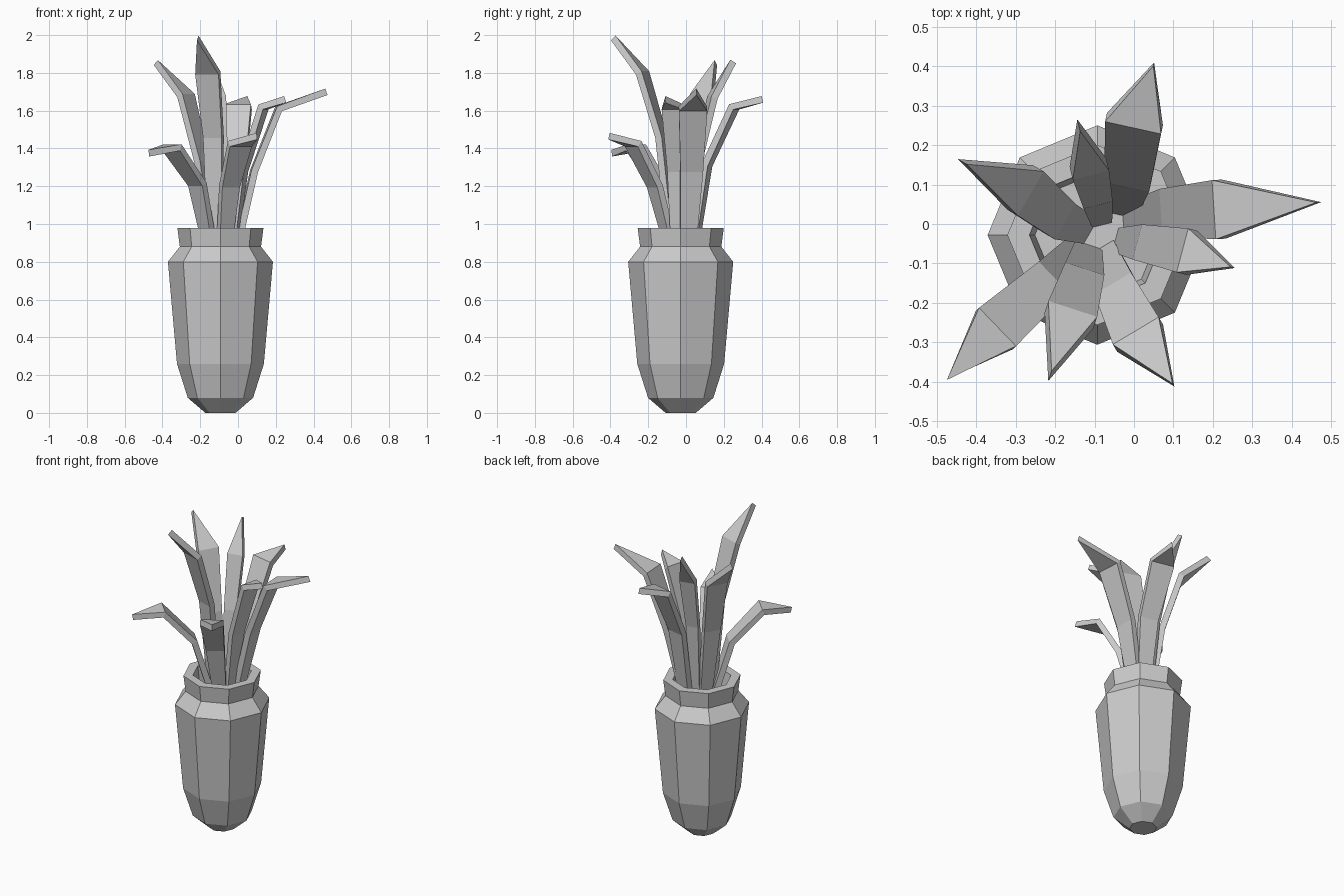
import bpy, bmesh, math
from mathutils import Vector

if "Cube" in bpy.data.objects:
    bpy.data.objects.remove(bpy.data.objects["Cube"])

CX, CY = -0.093, -0.028      # vase axis
SIDES = 8


def finish(name, bm):
    bmesh.ops.recalc_face_normals(bm, faces=bm.faces)
    mesh = bpy.data.meshes.new(name)
    bm.to_mesh(mesh)
    bm.free()
    ob = bpy.data.objects.new(name, mesh)
    bpy.context.collection.objects.link(ob)
    return ob


def loft(name, rings):
    """Skin a list of equal-length vertex rings and cap both ends."""
    bm = bmesh.new()
    vs = [[bm.verts.new(p) for p in ring] for ring in rings]
    n = len(rings[0])
    for a, b in zip(vs, vs[1:]):
        for i in range(n):
            j = (i + 1) % n
            bm.faces.new((a[i], a[j], b[j], b[i]))
    bm.faces.new(vs[0])
    bm.faces.new(vs[-1])
    bmesh.ops.remove_doubles(bm, verts=bm.verts, dist=0.0005)
    return finish(name, bm)


# Vase: outer profile, rim, then inner wall down to the soil (radius, z)
profile = [(0.08, 0), (0.173, 0.08), (0.23, 0.26), (0.278, 0.80),
           (0.215, 0.88), (0.228, 0.98), (0.172, 0.98), (0.158, 0.86)]
loft("vase", [[(CX + r * math.cos(math.tau * i / SIDES),
                CY + r * math.sin(math.tau * i / SIDES), z)
               for i in range(SIDES)] for r, z in profile])


# Leaves: thick bent straps narrowing to a point
def leaf(name, points, width, thick=0.036):
    pts = [Vector(p) for p in points]
    out = pts[3] - pts[1]
    side = Vector((-out.y, out.x, 0)).normalized()
    rings = []
    for i, (p, f) in enumerate(zip(pts, (0.55, 0.8, 1.0, 0.0))):
        t = Vector()
        if i > 0:
            t += (p - pts[i - 1]).normalized()
        if i < 3:
            t += (pts[i + 1] - p).normalized()
        n = side.cross(t).normalized() * thick / 2
        s = side * width * f / 2
        rings.append([p - s - n, p + s - n, p + s + n, p - s + n])
    return loft(name, rings)


# base, middle, knee, tip, knee width
leaves = {
    "leaf_right": ((-0.01, 0.01, 0.86), (0.085, 0.03, 1.28), (0.215, 0.037, 1.61), (0.468, 0.055, 1.70), 0.15),
    "leaf_right_small": ((-0.03, -0.045, 0.86), (0.025, -0.05, 1.28), (0.135, -0.07, 1.62), (0.25, -0.11, 1.66), 0.115),
    "leaf_back": ((-0.03, 0.04, 0.86), (-0.015, 0.11, 1.31), (0.0, 0.255, 1.62), (0.05, 0.405, 1.66), 0.145),
    "leaf_back_small": ((-0.085, 0.015, 0.86), (-0.095, 0.065, 1.35), (-0.113, 0.14, 1.67), (-0.14, 0.25, 1.86), 0.095),
    "leaf_left": ((-0.125, -0.01, 0.86), (-0.19, 0.015, 1.33), (-0.275, 0.085, 1.68), (-0.435, 0.158, 1.855), 0.13),
    "leaf_front_left": ((-0.145, -0.065, 0.86), (-0.215, -0.145, 1.21), (-0.35, -0.265, 1.405), (-0.472, -0.393, 1.375), 0.135),
    "leaf_front_tall": ((-0.12, -0.07, 0.86), (-0.13, -0.13, 1.46), (-0.16, -0.23, 1.80), (-0.213, -0.385, 1.985), 0.13),
    "leaf_front_right": ((-0.075, -0.075, 0.86), (-0.045, -0.165, 1.20), (0.01, -0.28, 1.425), (0.10, -0.408, 1.465), 0.135),
}
for name, (a, b, c, d, w) in leaves.items():
    leaf(name, (a, b, c, d), w)
